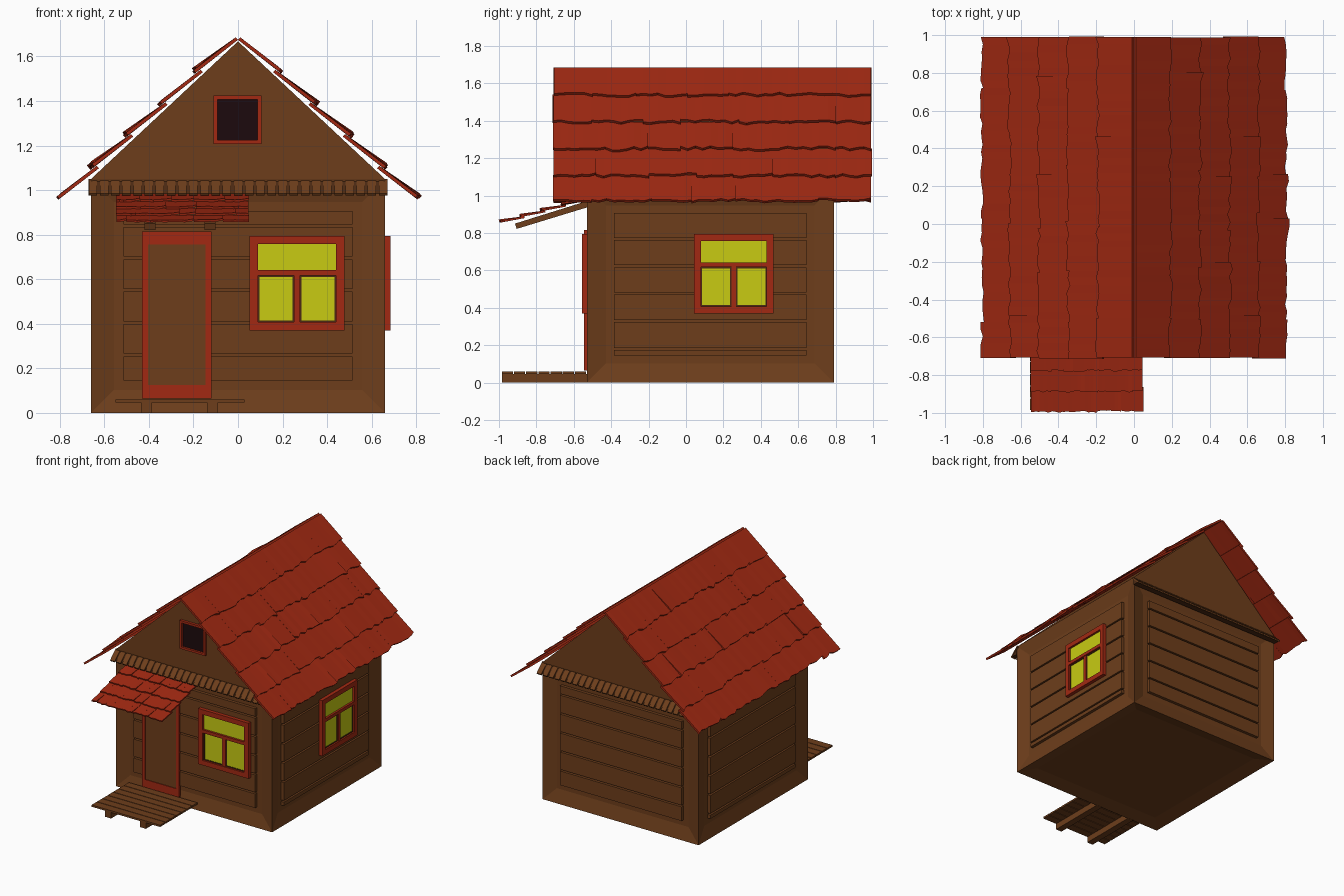
import bpy, bmesh, math, random
from mathutils import Vector as V

if "Cube" in bpy.data.objects:
    bpy.data.objects.remove(bpy.data.objects["Cube"])

random.seed(4)
CENTRE = (0, 0.13, 0)   # middle of the square house body
H = 0.66                # half width of the body


def material(name, rgb):
    m = bpy.data.materials.new(name)
    m.diffuse_color = (*rgb, 1)
    m.use_nodes = True
    m.node_tree.nodes["Principled BSDF"].inputs["Base Color"].default_value = m.diffuse_color
    return m


WOOD = material("wood", (0.155, 0.048, 0.011))
DARK = material("dark_wood", (0.07, 0.022, 0.006))
RED = material("red_paint", (0.36, 0.022, 0.006))
GLASS = material("lit_glass", (0.58, 0.6, 0.006))
BLACK = material("dark_opening", (0.012, 0.003, 0.004))


def finish(name, bm, mat, loc=(0, 0, 0), turn=0):
    bmesh.ops.recalc_face_normals(bm, faces=bm.faces[:])
    me = bpy.data.meshes.new(name)
    bm.to_mesh(me)
    bm.free()
    me.materials.append(mat)
    ob = bpy.data.objects.new(name, me)
    ob.location = loc
    ob.rotation_euler.z = math.radians(turn)
    bpy.context.collection.objects.link(ob)
    return ob


def add_prism(bm, points, sweep):
    """Extrude a flat outline along a vector."""
    a = [bm.verts.new(p) for p in points]
    b = [bm.verts.new(V(p) + V(sweep)) for p in points]
    bm.faces.new(a)
    bm.faces.new(b[::-1])
    for i in range(len(a)):
        j = (i + 1) % len(a)
        bm.faces.new((a[i], a[j], b[j], b[i]))


def boxes(name, items, mat, loc=(0, 0, 0), turn=0):
    """Each item is x0, x1, y0, y1, z0, z1."""
    bm = bmesh.new()
    for x0, x1, y0, y1, z0, z1 in items:
        add_prism(bm, [(x0, y0, z0), (x1, y0, z0), (x1, y1, z0), (x0, y1, z0)], (0, 0, z1 - z0))
    return finish(name, bm, mat, loc, turn)


def frame_bars(x0, x1, z0, z1, t, y0, y1):
    return [(x0, x0 + t, y0, y1, z0, z1), (x1 - t, x1, y0, y1, z0, z1),
            (x0 + t, x1 - t, y0, y1, z0, z0 + t), (x0 + t, x1 - t, y0, y1, z1 - t, z1)]


def shingles(name, origin, along, down, width, row_ends, count, overlap, lift, thick, jag):
    """Rows of ragged overlapping tiles on a sloping plane."""
    o, a, d = V(origin), V(along), V(down).normalized()
    n = a.cross(d)
    if n.z < 0:
        n = -n
    bm = bmesh.new()
    start = 0.0
    for r, end in enumerate(row_ends):
        step = width / count
        joints = [0] + [step * (i + random.uniform(-0.22, 0.22)) for i in range(1, count)] + [width]
        joints[0] += random.uniform(0, jag * 0.6)
        joints[-1] -= random.uniform(0, jag * 0.6)
        top = max(0, start - overlap)
        for u0, u1 in zip(joints, joints[1:]):
            cols = max(3, round((u1 - u0) / 0.04))
            corner = random.choice((0, 0, 0, lift * 0.6))
            sag = random.uniform(-jag, jag) * 0.4
            rings = []
            for i in range(cols + 1):
                t = i / cols
                u = u0 + (u1 - u0) * t
                low = end + sag + random.uniform(-jag, jag * 0.6)
                h = lift + corner * t * t
                p, q = o + a * u + d * top, o + a * u + d * low + n * h
                rings.append([bm.verts.new(c) for c in (p, q, q + n * thick, p + n * thick)])
            for s, e in zip(rings, rings[1:]):
                for k in range(4):
                    m = (k + 1) % 4
                    bm.faces.new((s[k], s[m], e[m], e[k]))
            bm.faces.new(rings[0])
            bm.faces.new(rings[-1][::-1])
        start = end
    return finish(name, bm, RED)


# House body: block with a recessed panel on each side and below
bm = bmesh.new()
add_prism(bm, [(-H, -H, 0), (H, -H, 0), (H, H, 0), (-H, H, 0)], (0, 0, 1.05))
bmesh.ops.recalc_face_normals(bm, faces=bm.faces[:])
panels = [f for f in bm.faces if f.normal.z < 0.5]
bmesh.ops.inset_individual(bm, faces=panels, thickness=0.145, depth=-0.025)
finish("house_body", bm, WOOD, CENTRE)

# Wall planks filling the panels
for k, side in enumerate(("front", "right", "back", "left")):
    grooves = [0.26, 0.405, 0.55, 0.695, 0.84] if k % 2 == 0 else [0.18, 0.33, 0.477, 0.622, 0.768]
    edges = [0.14] + grooves + [0.912]
    boxes(side + "_planks",
          [(-0.515, 0.515, -H + 0.002, -H + 0.03, z0 + 0.006, z1 - 0.006)
           for z0, z1 in zip(edges, edges[1:])], WOOD, CENTRE, 90 * k)

# Solid gable under the roof
bm = bmesh.new()
add_prism(bm, [(-H, -0.53, 1.05), (H, -0.53, 1.05), (0, -0.53, 1.668)], (0, 2 * H, 0))
finish("gable", bm, WOOD)

# Sloping slat ledges below both gables
for name, turn in (("front", 0), ("back", 180)):
    bm = bmesh.new()
    add_prism(bm, [(-0.668, -H, 1.038), (-0.668, -0.708, 0.982), (-0.668, -H, 0.982)], (1.336, 0, 0))
    finish(name + "_ledge_core", bm, DARK, CENTRE, turn)
    bm = bmesh.new()
    for i in range(27):
        x = -0.67 + i * 0.0501
        add_prism(bm, [(x, -0.65, 1.05), (x, -0.72, 0.985), (x, -0.713, 0.975), (x, -0.65, 1.035)],
                  (0.038, 0, 0))
    finish(name + "_ledge_slats", bm, WOOD, CENTRE, turn)

# Main roof
for side, s in (("right", 1), ("left", -1)):
    shingles(side + "_roof_shingles", (0, -0.715, 1.675), (0, 1, 0), (s * 0.79, 0, -0.73), 1.712,
             [0.235, 0.45, 0.66, 0.87, 1.07], 7, 0.02, 0.02, 0.015, 0.015)

# Canopy over the door
shingles("canopy_shingles", (-0.55, -0.53, 0.972), (1, 0, 0), (0, -0.46, -0.128), 0.6,
         [0.135, 0.25, 0.365, 0.475], 10, 0.02, 0.012, 0.01, 0.007)
bm = bmesh.new()
for x in (-0.42, -0.15):
    add_prism(bm, [(x, -0.525, 0.972), (x, -0.915, 0.85), (x, -0.905, 0.822), (x, -0.525, 0.938)], (0.05, 0, 0))
finish("canopy_beams", bm, WOOD)

# Porch
boxes("porch_joists", [(x, x + 0.05, -0.985, -0.525, 0, 0.047) for x in (-0.435, -0.14)], WOOD)
boxes("porch_boards", [(-0.55, 0.03, -0.985 + i * 0.0652, -0.925 + i * 0.0652, 0.046, 0.06)
                       for i in range(7)], WOOD)

# Door
boxes("door_frame", [(-0.43, -0.405, -0.545, -0.525, 0.065, 0.815), (-0.145, -0.12, -0.545, -0.525, 0.065, 0.815),
                     (-0.405, -0.145, -0.545, -0.525, 0.065, 0.125),
                     (-0.405, -0.145, -0.545, -0.525, 0.755, 0.815)], RED)
boxes("door_panel", [(-0.405, -0.145, -0.54, -0.525, 0.125, 0.755)], WOOD)

# Lit windows on the front and right walls
for name, loc, turn in (("front", (0.265, -0.53, 0), 0), ("right", (0.66, 0.255, 0), 90)):
    bars = frame_bars(-0.213, 0.213, 0.37, 0.795, 0.037, -0.025, 0.005)
    bars += [(-0.176, 0.176, -0.025, 0.005, 0.617, 0.642), (-0.013, 0.013, -0.02, 0.005, 0.407, 0.617)]
    boxes(name + "_window_frame", bars, RED, loc, turn)
    boxes(name + "_window_glass", [(-0.178, 0.178, -0.009, 0.005, 0.405, 0.76)], GLASS, loc, turn)
    trim = []
    for x in (-0.176, 0.013):
        trim += frame_bars(x, x + 0.163, 0.407, 0.617, 0.007, -0.013, 0.004)
    boxes(name + "_window_sash", trim, DARK, loc, turn)

# Attic opening
boxes("attic_frame", frame_bars(-0.11, 0.105, 1.208, 1.425, 0.017, -0.55, -0.525), RED)
boxes("attic_opening", [(-0.095, 0.09, -0.534, -0.525, 1.223, 1.41)], BLACK)
